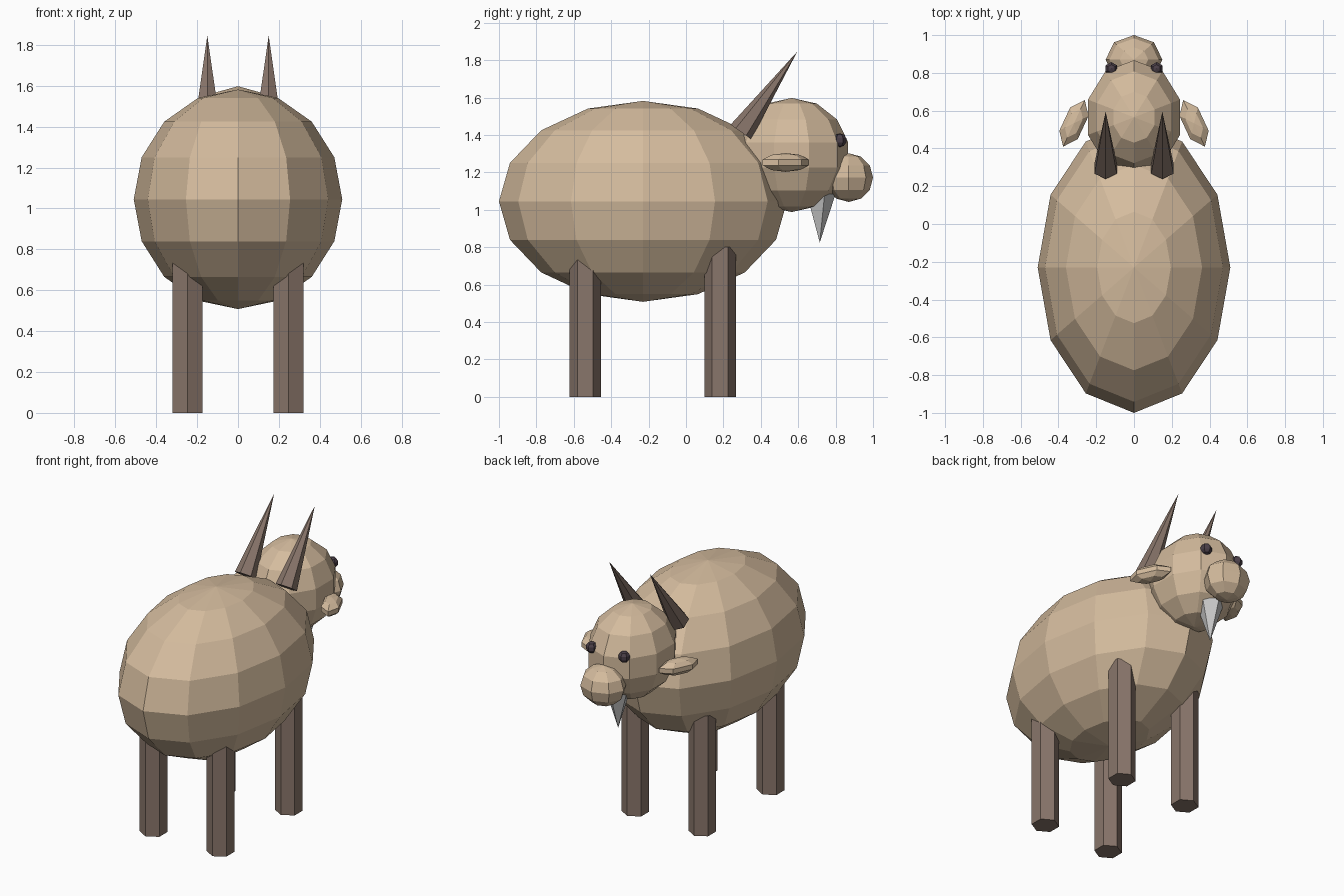
import bpy, bmesh
from math import sin, cos, pi, radians
from mathutils import Matrix, Vector

if "Cube" in bpy.data.objects:
    bpy.data.objects.remove(bpy.data.objects["Cube"])


def material(name, rgb):
    m = bpy.data.materials.new(name)
    m.diffuse_color = (*rgb, 1)
    m.use_nodes = True
    m.node_tree.nodes["Principled BSDF"].inputs["Base Color"].default_value = m.diffuse_color
    return m


FUR = material("fur", (0.66, 0.50, 0.34))
HORN = material("horn", (0.25, 0.18, 0.145))
LEG = material("leg", (0.25, 0.18, 0.145))
EYE = material("dark", (0.07, 0.05, 0.065))


def finish(name, bm, mat, matrix):
    bmesh.ops.transform(bm, matrix=matrix, verts=bm.verts)
    bmesh.ops.recalc_face_normals(bm, faces=bm.faces)
    mesh = bpy.data.meshes.new(name)
    bm.to_mesh(mesh)
    bm.free()
    ob = bpy.data.objects.new(name, mesh)
    bpy.context.collection.objects.link(ob)
    if mat:
        mesh.materials.append(mat)


def lathe(name, profile, sides, mat, matrix):
    """Spin (radius, z) points around z; the first corner lies on +y."""
    bm = bmesh.new()
    rings = []
    for r, z in profile:
        n = sides if r > 1e-6 else 1
        rings.append([bm.verts.new((r * sin(2 * pi * i / sides), r * cos(2 * pi * i / sides), z))
                      for i in range(n)])
    for a, b in zip(rings, rings[1:]):
        for i in range(sides):
            j = (i + 1) % sides
            quad = [a[i % len(a)], a[j % len(a)], b[j % len(b)], b[i % len(b)]]
            bm.faces.new(list(dict.fromkeys(quad)))
    for ring in (rings[0], rings[-1]):
        if len(ring) > 1:
            bm.faces.new(ring)
    finish(name, bm, mat, matrix)


def ellipsoid(name, centre, radii, sides, rings, mat, turn=0):
    profile = [(sin(pi * k / rings), -cos(pi * k / rings)) for k in range(rings + 1)]
    lathe(name, profile, sides, mat, Matrix.Translation(centre)
          @ Matrix.Rotation(turn, 4, 'Z') @ Matrix.Diagonal((*radii, 1)))


# Body, head and muzzle
ellipsoid("body", (0, -0.23, 1.045), (0.51, 0.77, 0.537), 12, 8, FUR)
ellipsoid("head", (0, 0.565, 1.293), (0.263, 0.31, 0.305), 10, 7, FUR)
ellipsoid("muzzle", (0, 0.87, 1.172), (0.15, 0.13, 0.13), 8, 6, FUR)

# Beard
lathe("beard", [(0, 0.825), (0.085, 1.085)], 5, None, Matrix.Translation((0, 0.715, 0)))

for side, s in (("left", -1), ("right", 1)):
    # Eyes and ears
    ellipsoid(side + "_eye", (0.12 * s, 0.822, 1.372), (0.037,) * 3, 6, 5, EYE)
    ellipsoid(side + "_ear", (0.318 * s, 0.533, 1.253), (0.065, 0.143, 0.05), 6, 5, FUR,
              radians(25) * s)
    # Horns, leaning forward
    lathe(side + "_horn", [(0.068, 0), (0, 0.525)], 6, HORN,
          Matrix.Translation((0.15 * s, 0.294, 1.416)) @ Matrix.Rotation(radians(-35), 4, 'X'))
    # Legs
    for end, y in (("head_end", 0.182), ("tail_end", -0.538)):
        lathe(f"{side}_{end}_leg", [(0.084, 0), (0.084, 0.8)], 6, LEG,
              Matrix.Translation((0.247 * s, y, 0)))
